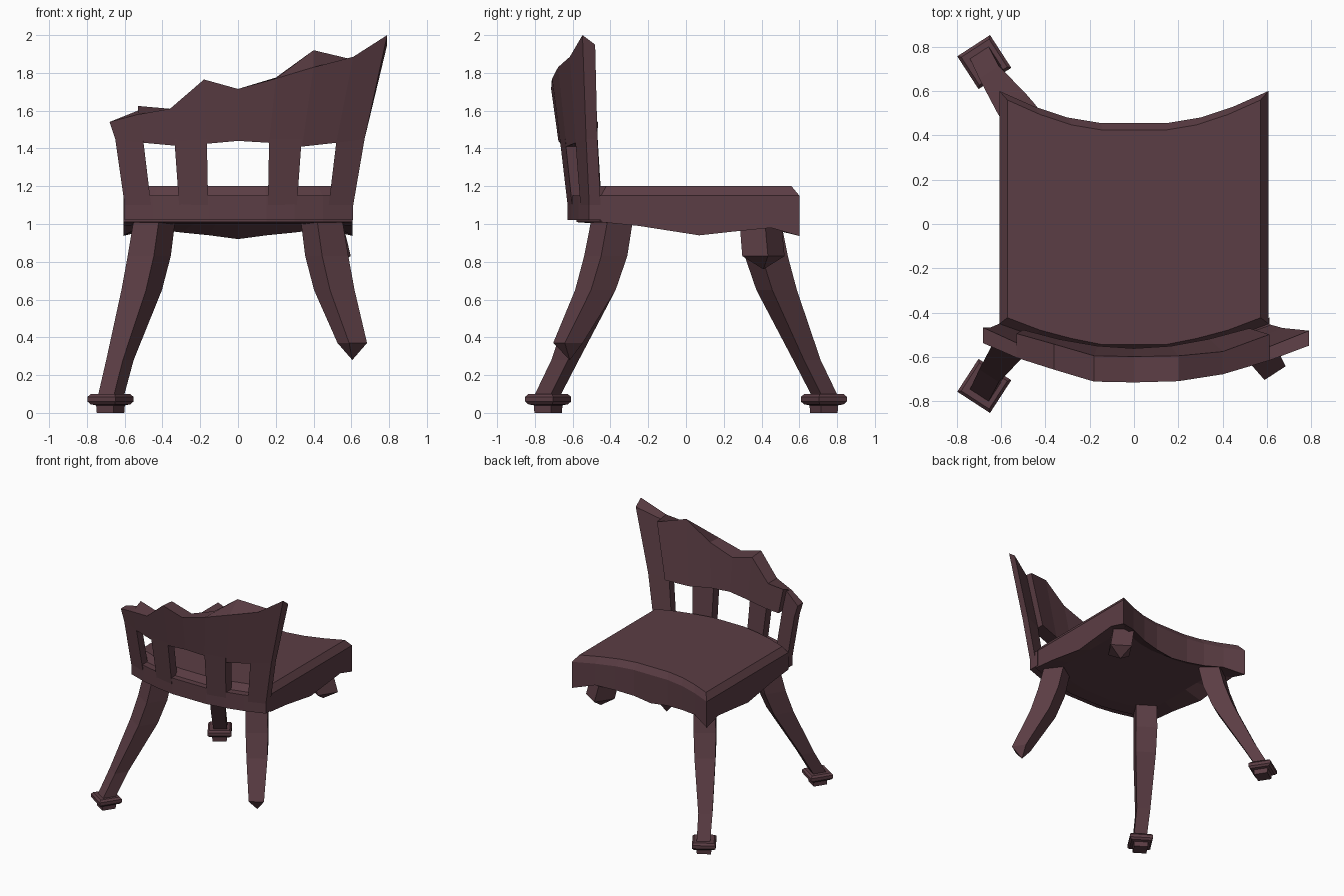
import bpy, bmesh, math

if "Cube" in bpy.data.objects:
    bpy.data.objects.remove(bpy.data.objects["Cube"])

wood = bpy.data.materials.new("dark_red_wood")
wood.diffuse_color = (0.105, 0.047, 0.058, 1)
wood.use_nodes = True
wood.node_tree.nodes["Principled BSDF"].inputs["Base Color"].default_value = wood.diffuse_color


def finish(name, bm):
    bmesh.ops.recalc_face_normals(bm, faces=bm.faces)
    me = bpy.data.meshes.new(name)
    bm.to_mesh(me)
    bm.free()
    me.materials.append(wood)
    ob = bpy.data.objects.new(name, me)
    bpy.context.collection.objects.link(ob)
    return ob


def loft(name, rings, tip=None):
    """Skin closed rings of points; cap both ends, or end in a splintered tip."""
    bm = bmesh.new()
    rows = [[bm.verts.new(p) for p in r] for r in rings]
    n = len(rows[0])
    for a, b in zip(rows, rows[1:]):
        for i in range(n):
            j = (i + 1) % n
            bm.faces.new((a[i], a[j], b[j], b[i]))
    bm.faces.new(rows[0])
    if tip:
        t = bm.verts.new(tip)
        for i in range(n):
            bm.faces.new((rows[-1][i], rows[-1][(i + 1) % n], t))
    else:
        bm.faces.new(rows[-1])
    return finish(name, bm)


# --- bent slabs of the backrest ---
def outer_y(x, z):
    return -0.635 + 0.33 * x * x - 0.14 * max(z - 1.15, 0)


def slab(name, cols, thick):
    """cols: columns of (x, z) or (x, z_outer, z_inner) from bottom to top."""
    bm = bmesh.new()
    out, inn = [], []
    for col in cols:
        out.append([bm.verts.new((p[0], outer_y(p[0], p[1]), p[1])) for p in col])
        inn.append([bm.verts.new((p[0], outer_y(p[0], p[-1]) + thick, p[-1])) for p in col])
    nc, nr = len(cols), len(cols[0])
    for c in range(nc - 1):
        for r in range(nr - 1):
            for g in (out, inn):
                bm.faces.new((g[c][r], g[c + 1][r], g[c + 1][r + 1], g[c][r + 1]))
        for r in (0, nr - 1):
            bm.faces.new((out[c][r], out[c + 1][r], inn[c + 1][r], inn[c][r]))
    for r in range(nr - 1):
        for c in (0, nc - 1):
            bm.faces.new((out[c][r], out[c][r + 1], inn[c][r + 1], inn[c][r]))
    return finish(name, bm)


slab("back_rail", [[(x, 1.02), (x, 1.15)] for x in (-.6, -.45, -.3, -.15, .15, .3, .45, .61)], 0.09)
slab("left_back_post", [[(-.6, 1.1), (-.65, 1.45), (-.68, 1.54)],
                        [(-.46, 1.1), (-.50, 1.43), (-.53, 1.58, 1.60)]], 0.07)
slab("right_back_post", [[(.48, 1.1), (.52, 1.43), (.61, 1.885, 1.87)],
                         [(.61, 1.1), (.67, 1.45), (.79, 2.0, 1.95)]], 0.06)
for side, s in (("left", -1), ("right", 1)):
    slab(side + "_back_slat", [[(s * .158, 1.1), (s * .165, 1.45)],
                               [(s * .312, 1.1), (s * .337, 1.45)]], 0.075)
# broken top panel, thicker towards the seat
slab("broken_back_panel", [
    [(-.50, 1.43), (-.53, 1.58, 1.625)],
    [(-.335, 1.415), (-.36, 1.61, 1.61)],
    [(-.165, 1.425), (-.18, 1.765, 1.755)],
    [(0, 1.44), (0, 1.715, 1.705)],
    [(.165, 1.43), (.2, 1.77, 1.775)],
    [(.34, 1.41), (.4, 1.83, 1.92)],
    [(.52, 1.43), (.61, 1.885, 1.87)]], 0.115)

# --- seat: curved outline, chamfered top, wavy apron edge ---
# (x, y, bottom z)
right_half = [(.15, .455, .94), (.3, .48, .955), (.45, .53, .975), (.607, .6, .937),
              (.607, .45, .98), (.607, .25, .96), (.607, .07, .94), (.607, -.25, .99),
              (.607, -.45, 1.01), (.45, -.51, 1.01), (.3, -.55, 1.01), (.15, -.58, 1.01)]
outline = [(0, .455, .92)] + right_half + [(-x, y, z) for x, y, z in reversed(right_half)]


def seat_ring(inset, z=None):
    kx, ky = 1 - inset / 0.6, 1 - inset / 0.55
    return [(x * kx, (y + .03) * ky - .03, bz if z is None else z) for x, y, bz in outline]


loft("seat", [seat_ring(0.13, 1.0), seat_ring(0), seat_ring(0, 1.15), seat_ring(0.036, 1.2)])

# --- legs: square section turned outwards, (z, x, y, side) ---
LEG = [(1.1, .44, .385, .16), (1.0, .445, .395, .16), (.83, .47, .425, .165),
       (.65, .51, .48, .155), (.28, .625, .64, .105), (.1, .67, .73, .1)]
FOOT = [(.1, .15), (.085, .176), (.06, .176), (.045, .15), (.04, .11), (0, .105)]


def section(sx, sy, z, x, y, side):
    a, h = math.radians(33), side / 2
    c, s = math.cos(a) * h, math.sin(a) * h
    return [(sx * (x + u * c + v * s), sy * (y - u * s + v * c), z)
            for u, v in ((-1, -1), (1, -1), (1, 1), (-1, 1))]


for name, sy in (("front_left", -1), ("rear_left", 1)):
    loft(name + "_leg", [section(-1, sy, *r) for r in LEG])
    loft(name + "_foot", [section(-1, sy, z, .675, .73, w) for z, w in FOOT])

# broken legs on the right side
loft("broken_front_right_leg",
     [section(1, -1, *r) for r in LEG[:4] + [(.37, .605, .625, .113)]], (.605, -.615, .28))
loft("broken_rear_right_leg",
     [section(1, 1, *r) for r in LEG[:2] + [(.83, .485, .41, .162)]], (.48, .41, .76))
